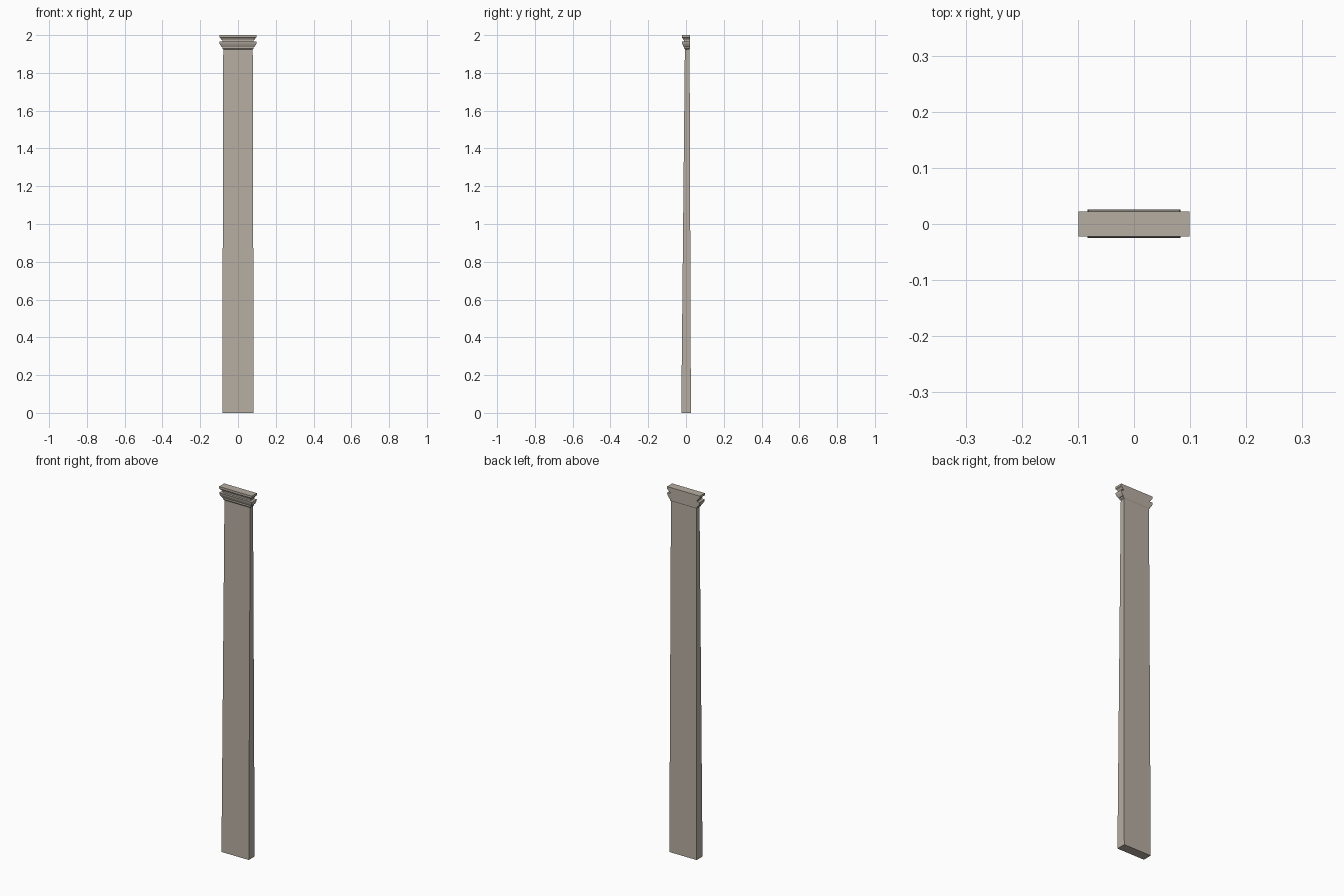
import bpy, bmesh

if "Cube" in bpy.data.objects:
    bpy.data.objects.remove(bpy.data.objects["Cube"])

stone = bpy.data.materials.new("warm_grey_stone")
stone.diffuse_color = (0.47, 0.42, 0.36, 1)
stone.use_nodes = True
stone.node_tree.nodes["Principled BSDF"].inputs["Base Color"].default_value = stone.diffuse_color


def loft(name, rings):
    """Stack rectangular rings (z, half width, front y, back y), closed at both ends."""
    bm = bmesh.new()
    loops = [[bm.verts.new(p) for p in ((-w, f, z), (w, f, z), (w, b, z), (-w, b, z))]
             for z, w, f, b in rings]
    bm.faces.new(loops[0][::-1])
    bm.faces.new(loops[-1])
    for lo, hi in zip(loops, loops[1:]):
        for i in range(4):
            j = (i + 1) % 4
            bm.faces.new((lo[i], lo[j], hi[j], hi[i]))
    bmesh.ops.recalc_face_normals(bm, faces=bm.faces)
    me = bpy.data.meshes.new(name)
    bm.to_mesh(me)
    bm.free()
    me.materials.append(stone)
    ob = bpy.data.objects.new(name, me)
    bpy.context.collection.objects.link(ob)


BACK = 0.022
# tapered flat shaft: the front leans back, the rear stays almost upright
loft("shaft", [(0, 0.083, -0.025, 0.026), (1.93, 0.078, -0.006, 0.019)])

# capital: neck band, flared echinus, recess, and stepped abacus on a flush back
loft("neck_band", [(1.925, 0.078, -0.006, 0.019), (1.93, 0.083, -0.010, BACK),
                   (1.938, 0.083, -0.010, BACK)])
loft("echinus", [(1.938, 0.087, -0.012, BACK), (1.945, 0.092, -0.016, BACK),
                 (1.955, 0.097, -0.020, BACK), (1.966, 0.099, -0.022, BACK)])
loft("recess", [(1.966, 0.083, -0.010, BACK), (1.974, 0.083, -0.010, BACK)])
loft("abacus", [(1.974, 0.087, -0.013, BACK), (1.983, 0.092, -0.017, BACK),
                (1.988, 0.099, -0.022, BACK), (2.0, 0.099, -0.022, BACK)])
